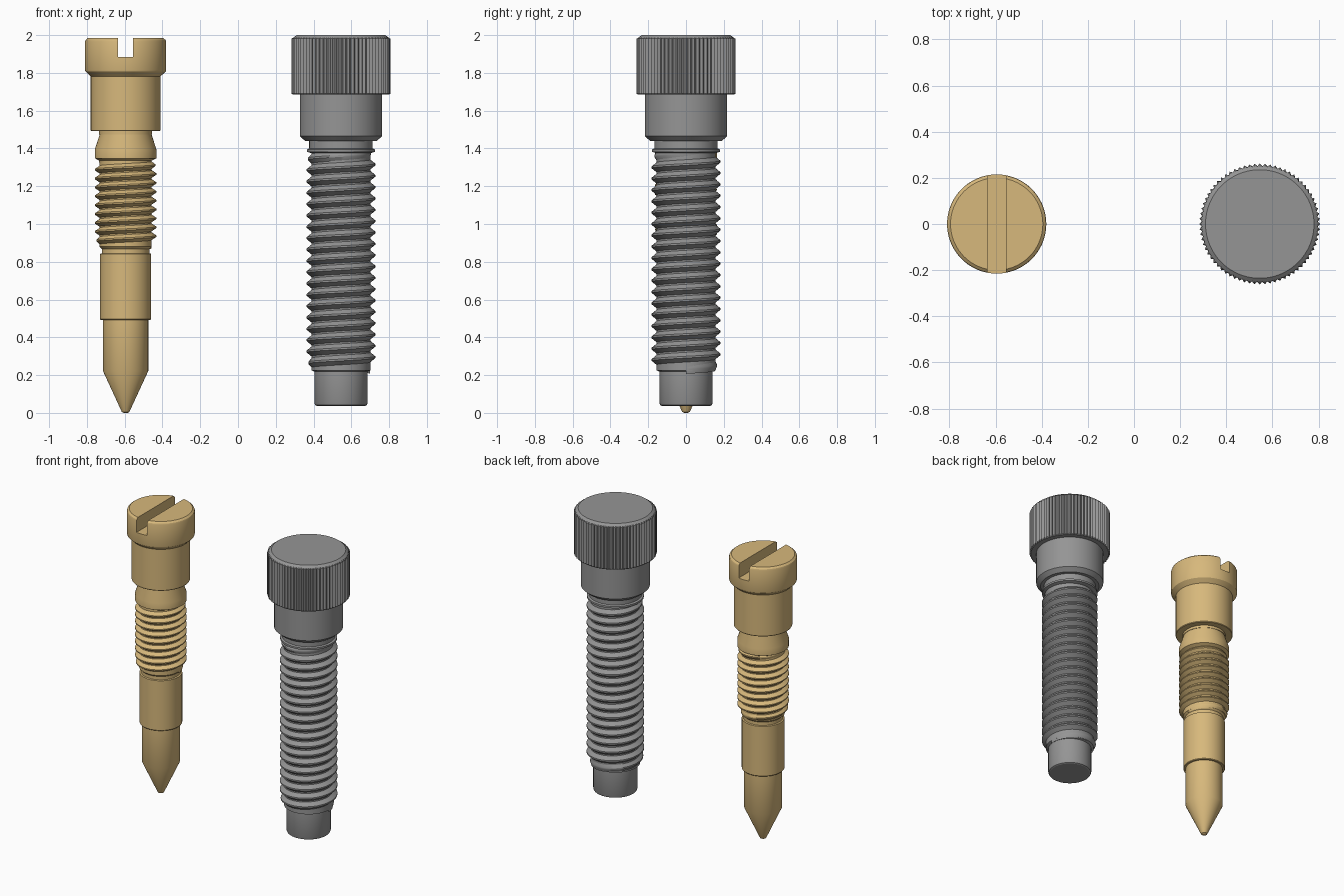
import bpy, bmesh, math

if "Cube" in bpy.data.objects:
    bpy.data.objects.remove(bpy.data.objects["Cube"])

TAU = 2 * math.pi


def material(name, rgb):
    m = bpy.data.materials.new(name)
    m.diffuse_color = (*rgb, 1)
    m.use_nodes = True
    m.node_tree.nodes["Principled BSDF"].inputs["Base Color"].default_value = m.diffuse_color
    return m


BRASS = material("warm brass", (0.68, 0.48, 0.20))
STEEL = material("grey steel", (0.30, 0.30, 0.30))


def finish(bm, name, x, mat):
    bmesh.ops.recalc_face_normals(bm, faces=bm.faces)
    me = bpy.data.meshes.new(name)
    bm.to_mesh(me)
    bm.free()
    ob = bpy.data.objects.new(name, me)
    ob.location.x = x
    me.materials.append(mat)
    bpy.context.collection.objects.link(ob)
    return ob


def smooth(ob, angle=30):
    bpy.ops.object.select_all(action='DESELECT')
    ob.select_set(True)
    bpy.context.view_layer.objects.active = ob
    bpy.ops.object.shade_smooth_by_angle(angle=math.radians(angle))


def lathe(name, x, mat, profile, seg=64, groove=0.0):
    """Closed turned part; profile = (radius, z[, knurled]) from the bottom up."""
    bm = bmesh.new()
    rings = []
    for r, z, *knurled in profile:
        ring = []
        for i in range(seg):
            rr = r - groove if knurled and i % 2 else r
            a = TAU * i / seg
            ring.append(bm.verts.new((rr * math.cos(a), rr * math.sin(a), z)))
        rings.append(ring)
    for lo, hi in zip(rings, rings[1:]):
        for i in range(seg):
            j = (i + 1) % seg
            bm.faces.new((lo[i], lo[j], hi[j], hi[i]))
    bm.faces.new(rings[0][::-1])
    bm.faces.new(rings[-1])
    return finish(bm, name, x, mat)


def thread(name, x, mat, z0, z1, root, crest, pitch, seg=48):
    """Right-handed helical ridge that fades out over the end turns."""
    bm = bmesh.new()
    steps = int((z1 - z0 - pitch) / pitch * seg)
    rows = []
    for i in range(steps + 1):
        fade = min(1, 1.3 * i / seg, 1.3 * (steps - i) / seg)
        top = root + (crest - root) * fade
        a, z = TAU * i / seg, z0 + pitch * i / seg
        rows.append([bm.verts.new((r * math.cos(a), r * math.sin(a), z + pitch * t))
                     for r, t in ((root - 0.003, 0.03), (top, 0.42), (top, 0.58), (root - 0.003, 0.97))])
    for p, q in zip(rows, rows[1:]):
        for k in range(4):
            n = (k + 1) % 4
            bm.faces.new((p[k], q[k], q[n], p[n]))
    bm.faces.new(rows[0])
    bm.faces.new(rows[-1][::-1])
    smooth(finish(bm, name, x, mat))


# Brass needle screw
BX = -0.595
head = lathe("brass_head", BX, BRASS, [
    (0.14, 1.475), (0.14, 1.492), (0.182, 1.492), (0.185, 1.496), (0.185, 1.782), (0.213, 1.808),
    (0.215, 1.815), (0.215, 1.965), (0.212, 1.974), (0.20, 1.984)], 72)
bm = bmesh.new()
bmesh.ops.create_cube(bm, size=1)
bmesh.ops.scale(bm, vec=(0.08, 0.6, 0.2), verts=bm.verts)
bmesh.ops.translate(bm, vec=(0, 0, 1.985), verts=bm.verts)
cutter = finish(bm, "slot_cutter", BX, BRASS)
cutter.hide_render = True
mod = head.modifiers.new("slot", 'BOOLEAN')
mod.operation = 'DIFFERENCE'
mod.solver = 'EXACT'
mod.object = cutter
bpy.context.view_layer.objects.active = head
bpy.ops.object.modifier_apply(modifier=mod.name)
bpy.data.objects.remove(cutter)
smooth(head)

smooth(lathe("brass_needle_shank", BX, BRASS, [
    (0.010, 0.0), (0.020, 0.005), (0.026, 0.018), (0.120, 0.222), (0.120, 0.492),
    (0.132, 0.492), (0.135, 0.496), (0.135, 0.842), (0.126, 0.845), (0.126, 0.868),
    (0.138, 0.88), (0.138, 1.335), (0.163, 1.348), (0.163, 1.395), (0.137, 1.475), (0.137, 1.50)]), 25)
thread("brass_thread", BX, BRASS, 0.865, 1.365, 0.138, 0.163, 0.047)

# Steel knurled thumb screw
SX = 0.545
smooth(lathe("knurled_head", SX, STEEL, [
    (0.215, 1.685), (0.252, 1.685), (0.262, 1.690, 1), (0.262, 1.981, 1),
    (0.250, 1.988), (0.235, 2.0)], 144, 0.012), 20)
smooth(lathe("steel_shank", SX, STEEL, [
    (0.128, 0.037), (0.136, 0.041), (0.140, 0.050), (0.140, 0.218), (0.156, 0.225),
    (0.156, 1.375), (0.180, 1.382), (0.180, 1.395), (0.168, 1.40), (0.168, 1.44),
    (0.190, 1.44), (0.218, 1.465), (0.218, 1.70)]), 25)
thread("steel_thread", SX, STEEL, 0.205, 1.41, 0.156, 0.182, 0.06)
